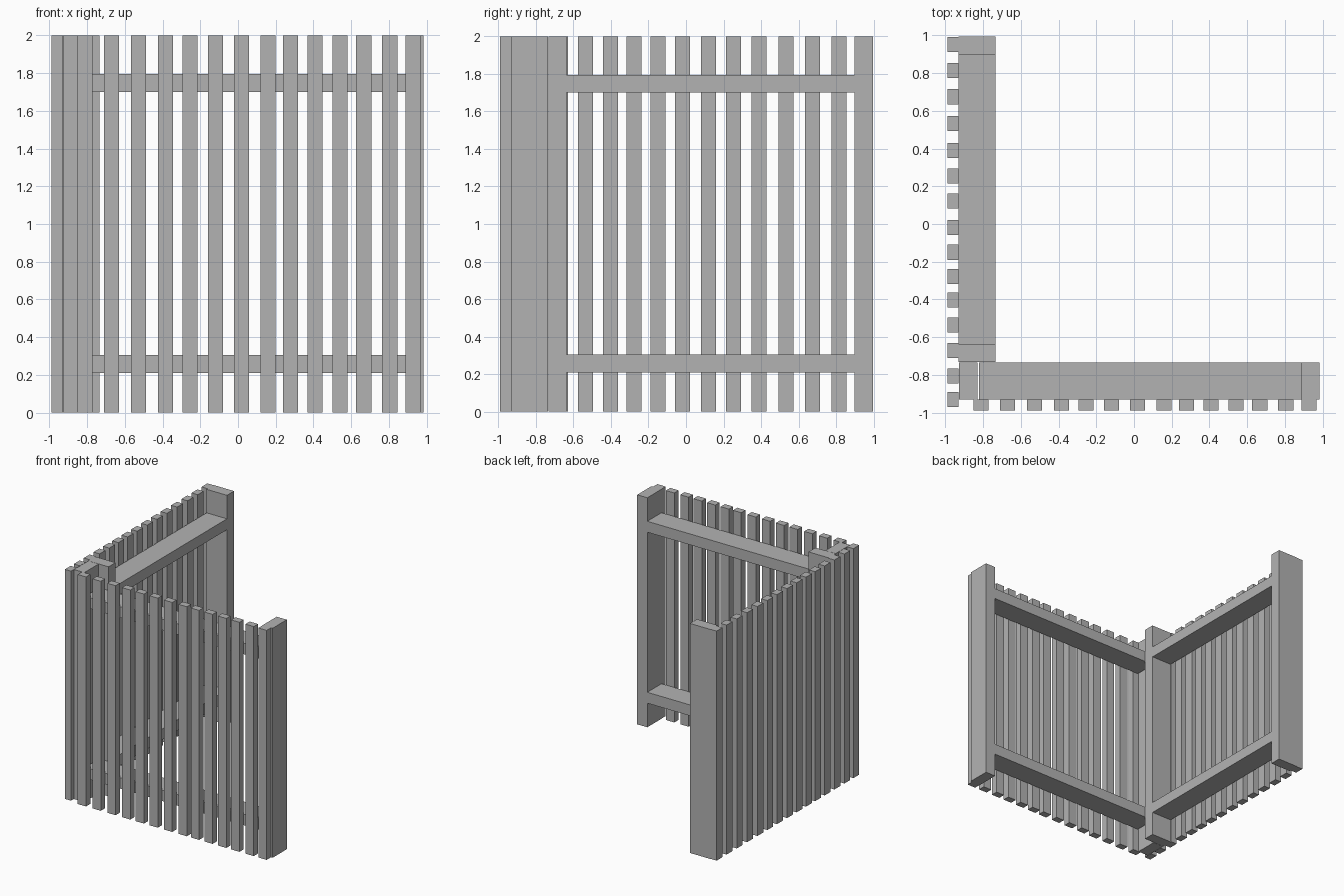
import bpy

cube = bpy.data.objects.get("Cube")
if cube:
    bpy.data.objects.remove(cube, do_unlink=True)

GREY = (0.45, 0.45, 0.45, 1.0)
grey = bpy.data.materials.new("weathered grey")
grey.use_nodes = True
grey.diffuse_color = GREY
grey.node_tree.nodes["Principled BSDF"].inputs["Base Color"].default_value = GREY


def box(name, x, y, z=(0, 2)):
    """Flat-sided beam spanning the given ranges."""
    spans = (x, y, z)
    bpy.ops.mesh.primitive_cube_add(size=1, location=[(a + b) / 2 for a, b in spans])
    obj = bpy.context.object
    obj.name = name
    obj.scale = [b - a for a, b in spans]
    bpy.ops.object.transform_apply(location=False, rotation=False, scale=True)
    obj.data.materials.append(grey)


OUTER, FACE, INNER = -0.99, -0.931, -0.735   # slat front, frame front, frame back
HALF = 0.04                                  # half a slat's width
slat_depth = (OUTER, FACE)
frame_depth = (FACE, INNER)
rail_heights = {"lower": (0.21, 0.305), "upper": (1.70, 1.795)}

# Front panel: posts, rails and slightly uneven slats
box("front_corner_post", (-0.929, -0.83), frame_depth)
box("front_end_post", (0.888, 0.985), frame_depth)
for level, z in rail_heights.items():
    box(f"front_{level}_rail", (-0.822, 0.888), frame_depth, z)
front_slats = (-0.812, -0.67, -0.527, -0.385, -0.254, -0.12, 0.019,
               0.16, 0.278, 0.408, 0.54, 0.667, 0.805, 0.929)
for c in front_slats:
    box("front_slat", (c - HALF, c + HALF), slat_depth)

# Side panel: the same build, turned along y
box("side_corner_post", frame_depth, (-0.733, -0.637))
box("side_end_post", frame_depth, (0.898, 0.995))
for level, z in rail_heights.items():
    box(f"side_{level}_rail", frame_depth, (-0.637, 0.898), z)
side_slats = (0.952, 0.815, 0.675, 0.532, 0.39, 0.254, 0.121, -0.019,
              -0.15, -0.278, -0.403, -0.535, -0.67, -0.807, -0.93)
for c in side_slats:
    box("side_slat", slat_depth, (c - HALF, c + HALF))
